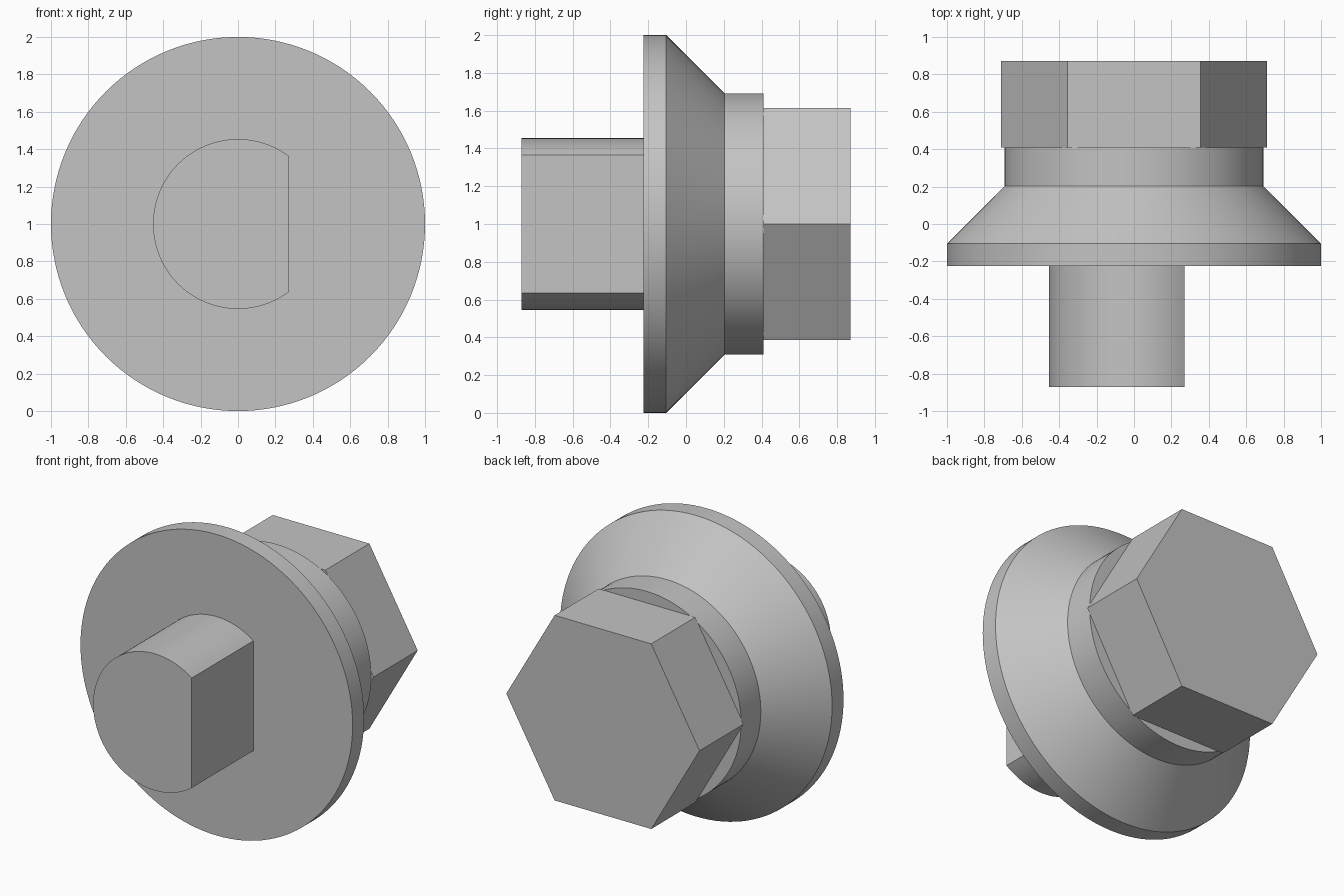
import bpy, bmesh, math

if "Cube" in bpy.data.objects:
    bpy.data.objects.remove(bpy.data.objects["Cube"])

steel = bpy.data.materials.new("plain_grey")
steel.diffuse_color = (0.55, 0.55, 0.55, 1)
steel.use_nodes = True
steel.node_tree.nodes["Principled BSDF"].inputs["Base Color"].default_value = steel.diffuse_color

CENTRE_Z = 1.0


def circle(r, n=128):
    return [(r * math.cos(2 * math.pi * i / n), r * math.sin(2 * math.pi * i / n))
            for i in range(n)]


def loft(name, sections):
    """Closed solid skinned through (y, outline) sections along the y axis."""
    bm = bmesh.new()
    rings = [[bm.verts.new((x, y, CENTRE_Z + z)) for x, z in outline]
             for y, outline in sections]
    for a, b in zip(rings, rings[1:]):
        for i in range(len(a)):
            j = (i + 1) % len(a)
            bm.faces.new((a[i], a[j], b[j], b[i]))
    bm.faces.new(rings[0])
    bm.faces.new(rings[-1])
    bmesh.ops.recalc_face_normals(bm, faces=bm.faces[:])
    mesh = bpy.data.meshes.new(name)
    bm.to_mesh(mesh)
    bm.free()
    mesh.materials.append(steel)
    obj = bpy.data.objects.new(name, mesh)
    bpy.context.collection.objects.link(obj)
    bpy.ops.object.select_all(action='DESELECT')
    obj.select_set(True)
    bpy.context.view_layer.objects.active = obj
    bpy.ops.object.shade_smooth_by_angle(angle=math.radians(25))
    return obj


# Round flange, tapering to the collar
loft("flange_and_collar", [(y, circle(r)) for y, r in
                           [(-0.225, 1.0), (-0.105, 1.0), (0.203, 0.692), (0.41, 0.692)]])

# Hexagonal head, corners pointing sideways
hexagon = circle(0.71, 6)
loft("hex_head", [(0.41, hexagon), (0.872, hexagon)])

# Shaft with one flat side on +x
R, FLAT_X, N = 0.454, 0.27, 96
start = math.acos(FLAT_X / R)
sweep = 2 * (math.pi - start)
d_shape = [(R * math.cos(start + sweep * i / N), R * math.sin(start + sweep * i / N))
           for i in range(N + 1)]
loft("flat_sided_shaft", [(-0.872, d_shape), (-0.225, d_shape)])
